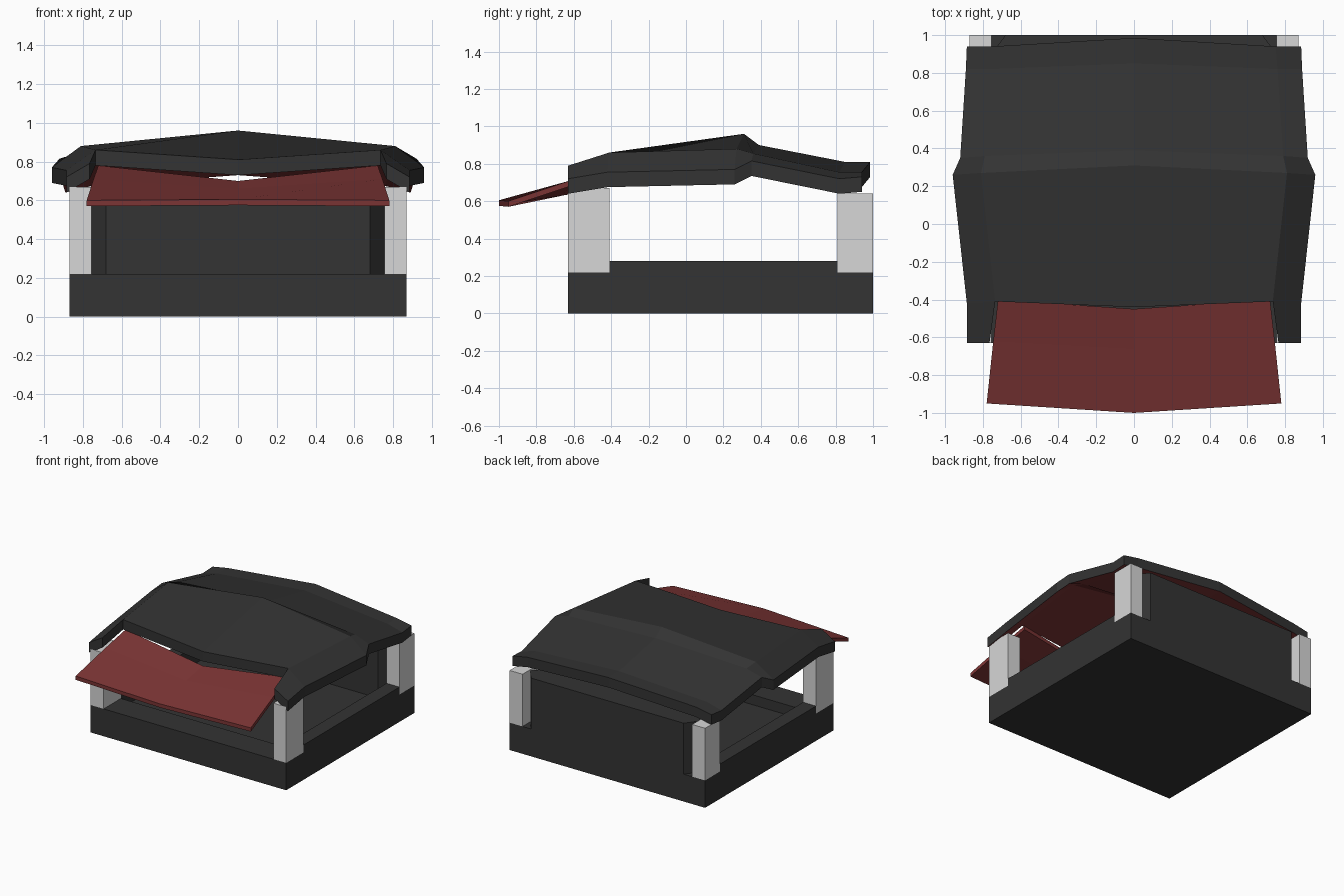
import bpy, bmesh

if "Cube" in bpy.data.objects:
    bpy.data.objects.remove(bpy.data.objects["Cube"])


def material(name, rgb):
    m = bpy.data.materials.new(name)
    m.diffuse_color = (*rgb, 1)
    m.use_nodes = True
    m.node_tree.nodes["Principled BSDF"].inputs["Base Color"].default_value = m.diffuse_color
    return m


DARK = material("charcoal", (0.033, 0.033, 0.033))
RED = material("dark red", (0.2, 0.035, 0.035))
GREY = material("light grey", (0.68, 0.68, 0.68))


def finish(name, bm, *mats):
    bmesh.ops.recalc_face_normals(bm, faces=bm.faces)
    bm.normal_update()
    if len(mats) > 1:  # second colour goes on the underside
        for f in bm.faces:
            f.material_index = int(f.normal.z < -0.3)
    me = bpy.data.meshes.new(name)
    bm.to_mesh(me)
    bm.free()
    for m in mats:
        me.materials.append(m)
    ob = bpy.data.objects.new(name, me)
    bpy.context.collection.objects.link(ob)
    return ob


def prism(name, outline, z0, z1, mat):
    bm = bmesh.new()
    f = bm.faces.new([bm.verts.new((x, y, z0)) for x, y in outline])
    r = bmesh.ops.extrude_face_region(bm, geom=[f], use_keep_orig=True)
    for v in r["geom"]:
        if isinstance(v, bmesh.types.BMVert):
            v.co.z = z1
    return finish(name, bm, mat)


def box(name, x0, x1, y0, y1, z0, z1, mat):
    return prism(name, [(x0, y0), (x1, y0), (x1, y1), (x0, y1)], z0, z1, mat)


def sheet(name, rows, thick, *mats):
    """Folded sheet: each row lists points from the centre outwards, mirrored in x."""
    bm = bmesh.new()
    grid = []
    for row in rows:
        half = [p and bm.verts.new(p) for p in row]
        left = [p and bm.verts.new((-p[0], p[1], p[2])) for p in row[1:]]
        grid.append(left[::-1] + half)
    for a, b in zip(grid, grid[1:]):
        for i in range(len(a) - 1):
            quad = (a[i], a[i + 1], b[i + 1], b[i])
            if all(quad):
                bm.faces.new(quad)
    r = bmesh.ops.extrude_face_region(bm, geom=bm.faces[:], use_keep_orig=True)
    for v in r["geom"]:
        if isinstance(v, bmesh.types.BMVert):
            v.co.z -= thick
    return finish(name, bm, *mats)


# Base tray: floor with counter rims
box("floor", -0.87, 0.87, -0.63, 1.0, 0, 0.14, DARK)
box("front_counter", -0.87, 0.87, -0.63, -0.41, 0.14, 0.22, DARK)
box("back_rim", -0.87, 0.87, 0.81, 1.0, 0.14, 0.22, DARK)

# Side counters and corner posts
for side, s in (("left", -1), ("right", 1)):
    x0, x1 = sorted((s * 0.755, s * 0.87))
    box(side + "_counter", x0, x1, -0.41, 0.81, 0.14, 0.28, DARK)
    box(side + "_front_post", x0, x1, -0.63, -0.41, 0.22, 0.67, GREY)
    box(side + "_back_post", x0, x1, 0.81, 1.0, 0.22, 0.64, GREY)

# Back wall with tapered ends
prism("back_wall", [(-0.68, 0.81), (0.68, 0.81), (0.755, 0.9), (0.68, 1.0),
                    (-0.68, 1.0), (-0.755, 0.9)], 0.22, 0.63, DARK)

# Folded roof: front horns, front edge, ridge, rear fold, rear lip
sheet("roof", [
    [None, (0.765, -0.63, 0.79), (0.885, -0.63, 0.72)],
    [(0, -0.44, 0.81), (0.735, -0.41, 0.86), (0.885, -0.42, 0.755)],
    [(0, 0.31, 0.96), (0.81, 0.27, 0.88), (0.96, 0.26, 0.77)],
    [(0, 0.39, 0.90), (0.79, 0.36, 0.855), (0.92, 0.35, 0.815)],
    [(0, 0.85, 0.81), (0.76, 0.82, 0.755), (0.89, 0.82, 0.72)],
    [(0, 0.985, 0.81), (0.75, 0.94, 0.755), (0.885, 0.94, 0.73)],
], 0.08, DARK, RED)

# Red front awning
sheet("awning", [
    [(0, -1.0, 0.605), (0.78, -0.95, 0.60)],
    [(0, -0.66, 0.66), (0.745, -0.62, 0.71)],
    [(0, -0.45, 0.70), (0.72, -0.40, 0.78)],
], 0.03, RED)
